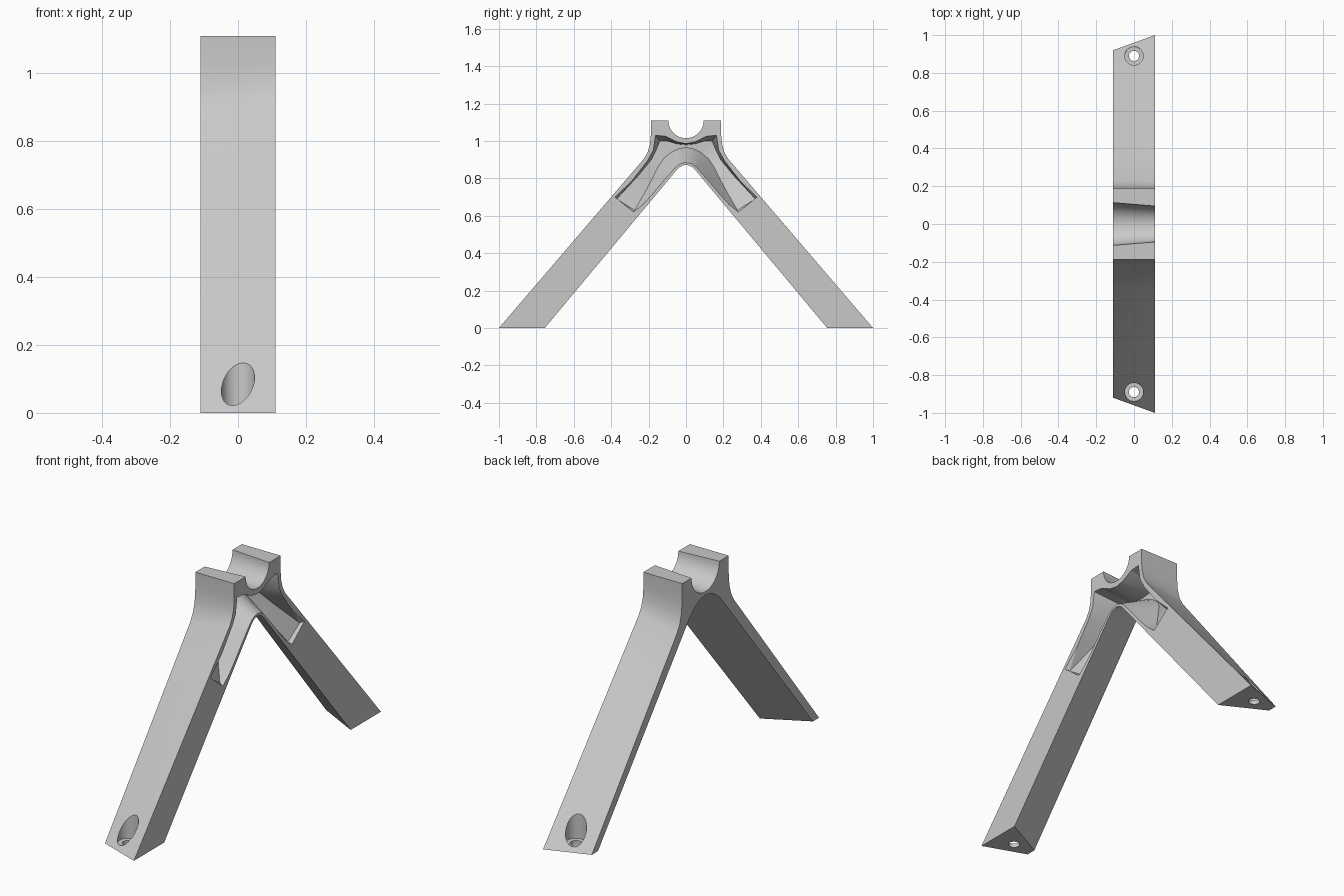
import bpy
import bmesh
import math

cube = bpy.data.objects.get("Cube")
if cube:
    bpy.data.objects.remove(cube, do_unlink=True)

HALF = 0.11        # half of the bracket's width
TOP = 1.11

grey = bpy.data.materials.new("plain_grey")
grey.use_nodes = True
grey.diffuse_color = (0.58, 0.58, 0.58, 1)
grey.node_tree.nodes["Principled BSDF"].inputs["Base Color"].default_value = grey.diffuse_color


def mirrored_ring(upper, lower):
    """Closed outline from a +y half: upper runs to the centre, lower runs back."""
    def flip(points):
        return [(x, -y, z) for x, y, z in reversed(points) if y > 0]
    return upper + flip(upper) + flip(lower) + lower


def loft(name, rings, strip_caps=False):
    """Skin a row of outlines and close both ends."""
    bm = bmesh.new()
    rows = [[bm.verts.new(p) for p in ring] for ring in rings]
    n = len(rows[0])
    for a, b in zip(rows, rows[1:]):
        for i in range(n):
            j = (i + 1) % n
            bm.faces.new((a[i], a[j], b[j], b[i]))
    for row in (rows[0], rows[-1]):
        if strip_caps:
            for i in range(n // 2 - 1):
                bm.faces.new((row[i], row[i + 1], row[n - 2 - i], row[n - 1 - i]))
        else:
            bm.faces.new(row)
    if strip_caps:
        bmesh.ops.triangulate(bm, faces=bm.faces[:])
    bmesh.ops.recalc_face_normals(bm, faces=bm.faces[:])
    mesh = bpy.data.meshes.new(name)
    bm.to_mesh(mesh)
    bm.free()
    obj = bpy.data.objects.new(name, mesh)
    bpy.context.collection.objects.link(obj)
    mesh.materials.append(grey)
    return obj


def divide(a, b, steps):
    return [tuple(p + (q - p) * i / steps for p, q in zip(a, b)) for i in range(steps)]


def side_profile(x, outer, notch, inner):
    """Half outline of one side: leg, saddle notch and underside arch."""
    upper = divide(outer[0], outer[1], 6) + outer[1:]
    for i in range(13):
        a = math.pi / 2 * i / 12
        upper.append((notch * math.cos(a) if i < 12 else 0, TOP - notch * math.sin(a)))
    lower = inner[:-2] + divide(inner[-2], inner[-1], 6) + [inner[-1]]
    return ([(x, y, z) for y, z in upper], [(x, y, z) for y, z in lower])


# Bracket body: thick legs on one side, tapering to a thin edge on the other
thick = mirrored_ring(*side_profile(
    HALF,
    [(1, 0), (.225, .905), (.205, .94), (.193, .98), (.188, 1.03), (.188, TOP)],
    .095,
    [(0, .872), (.02, .868), (.038, .857), (.052, .842), (.755, 0)]))
thin = mirrored_ring(*side_profile(
    -HALF,
    [(.92, 0), (.23, .87), (.208, .91), (.194, .96), (.188, 1.03), (.188, TOP)],
    .113,
    [(0, .98), (.04, .973), (.08, .953), (.12, .92), (.87, 0)]))
SLICES = 6
rings = [[tuple(p + (q - p) * k / SLICES for p, q in zip(a, b))
          for a, b in zip(thick, thin)] for k in range(SLICES + 1)]
body = loft("bracket_body", rings)

# Hollow pocket under the saddle, open on the thick side and ramped at its ends
mouth_upper = [(.38, .70), (.29, .785), (.205, .895), (.175, .95),
               (.163, 1.03), (.11, 1.025), (.05, .995), (0, .985)]
mouth_lower = [(0, .885), (.03, .878), (.055, .86), (.09, .82),
               (.13, .775), (.18, .715), (.23, .66), (.28, .62)]
deep_upper = [(.09, .37, .69), (.02, .25, .82), (-.03, .185, .90), (-.05, .16, .95),
              (-.05, .14, 1.0), (-.05, .10, 1.0), (-.05, .05, .984), (-.05, 0, .979)]
deep_lower = [(-.05, 0, .966), (-.05, .04, .958), (-.05, .08, .938), (-.05, .12, .905),
              (-.03, .15, .86), (0, .18, .80), (.04, .22, .725), (.09, .275, .63)]


def mouth(x):
    return mirrored_ring([(x, y, z) for y, z in mouth_upper],
                         [(x, y, z) for y, z in mouth_lower])


cutters = [loft("pocket_cutter",
                [mouth(HALF + .03), mouth(HALF), mirrored_ring(deep_upper, deep_lower)],
                strip_caps=True)]


# Counterbored screw holes through both feet
def circle(y, z, radius):
    return [(radius * math.cos(t * math.tau / 32), y + radius * math.sin(t * math.tau / 32), z)
            for t in range(32)]


for side, y in (("front", -.89), ("back", .89)):
    cutters.append(loft(side + "_screw_cutter", [
        circle(y, -.05, .027), circle(y, .02, .027),
        circle(y, .021, .049), circle(y, .4, .049)]))

for cutter in cutters:
    cutter.hide_render = True
    cut = body.modifiers.new(cutter.name, 'BOOLEAN')
    cut.operation = 'DIFFERENCE'
    cut.solver = 'EXACT'
    cut.object = cutter

# Bake the cuts, drop the helpers and keep edges crisp
bpy.ops.object.select_all(action='DESELECT')
bpy.context.view_layer.objects.active = body
body.select_set(True)
for cutter in cutters:
    bpy.ops.object.modifier_apply(modifier=cutter.name)
    bpy.data.objects.remove(cutter, do_unlink=True)
bpy.ops.object.shade_smooth_by_angle(angle=math.radians(25))
